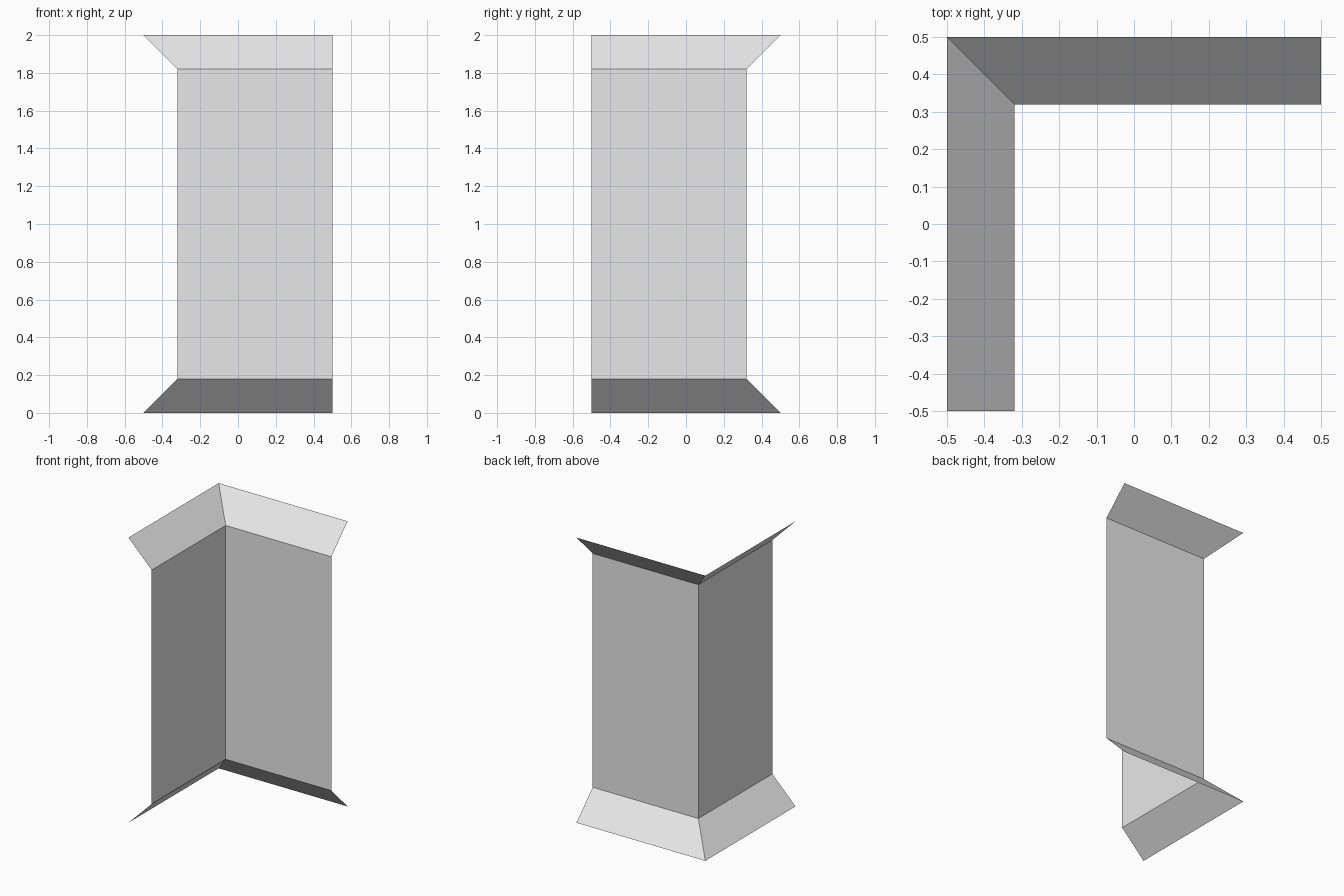
import bpy
import bmesh

cube = bpy.data.objects.get("Cube")
if cube:
    bpy.data.objects.remove(cube, do_unlink=True)

HALF = 0.5      # half width of the footprint
INSET = 0.32    # distance of the upright walls from the centre
HEIGHT = 2.0
FLARE = HALF - INSET

# One plain grey for the whole sheet
grey = bpy.data.materials.new("light_grey")
grey.use_nodes = True
colour = (0.8, 0.8, 0.8, 1)
grey.diffuse_color = colour
grey.node_tree.nodes["Principled BSDF"].inputs["Base Color"].default_value = colour


def corner_strip(name, lower, upper):
    """Thin L-shaped strip between two (offset, height) levels, mitred at the corner."""
    bm = bmesh.new()
    rows = []
    for offset, z in (lower, upper):
        path = [(-offset, -HALF), (-offset, offset), (HALF, offset)]
        rows.append([bm.verts.new((x, y, z)) for x, y in path])
    low, high = rows
    for i in range(2):
        bm.faces.new((low[i], low[i + 1], high[i + 1], high[i]))
    mesh = bpy.data.meshes.new(name)
    bm.to_mesh(mesh)
    bm.free()
    mesh.materials.append(grey)
    obj = bpy.data.objects.new(name, mesh)
    bpy.context.collection.objects.link(obj)
    return obj


# Sloped skirt, upright walls and sloped top rim
corner_strip("bottom_flare", (HALF, 0), (INSET, FLARE))
corner_strip("corner_walls", (INSET, FLARE), (INSET, HEIGHT - FLARE))
corner_strip("top_flare", (INSET, HEIGHT - FLARE), (HALF, HEIGHT))
